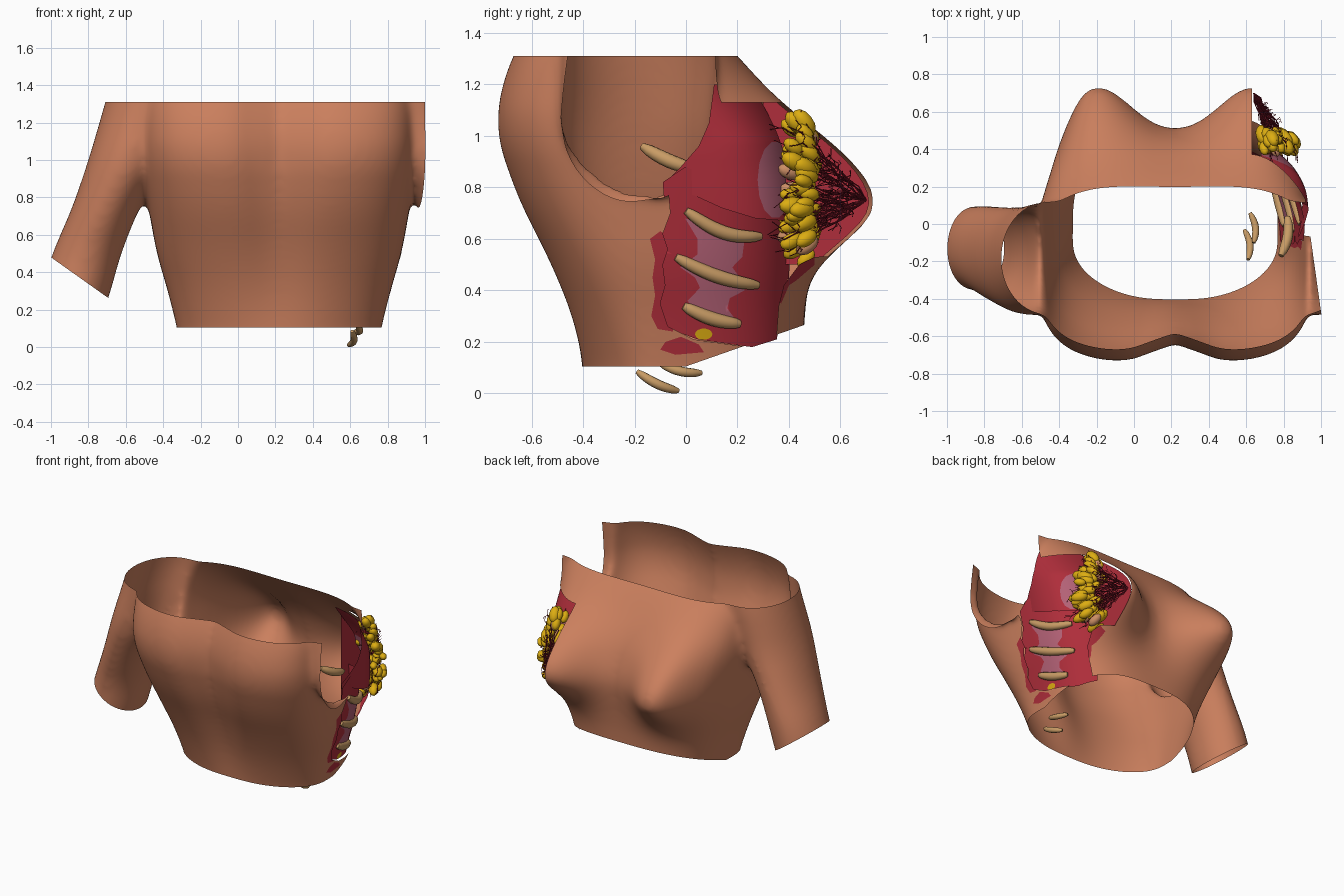
import bpy, bmesh, math, random
from mathutils import Vector

random.seed(4)
if "Cube" in bpy.data.objects:
    bpy.data.objects.remove(bpy.data.objects["Cube"])
MID = 0.22      # x of the body's midline
CY = -0.1       # y of the body's axis


def material(name, rgb):
    m = bpy.data.materials.new(name)
    m.use_nodes = True
    m.diffuse_color = (*rgb, 1)
    m.node_tree.nodes["Principled BSDF"].inputs["Base Color"].default_value = (*rgb, 1)
    return m


SKIN = material("skin", (0.60, 0.215, 0.112))
RED = material("muscle_red", (0.43, 0.027, 0.043))
PINK = material("membrane_pink", (0.45, 0.12, 0.18))
BONE = material("bone_tan", (0.58, 0.33, 0.13))
YELLOW = material("fat_yellow", (0.72, 0.42, 0.006))
DUCT = material("duct_dark_red", (0.19, 0.008, 0.02))
PEACH = material("gland_peach", (0.60, 0.27, 0.13))

# height, half width, front y, back y of the trunk
TRUNK = [(-.1, .51, .40, -.38), (.1, .545, .45, -.41), (.3, .595, .46, -.46),
         (.5, .655, .47, -.54), (.75, .70, .46, -.665), (1, .74, .40, -.75),
         (1.2, .74, .28, -.73), (1.31, .74, .20, -.68), (1.5, .72, .03, -.60)]
# height, offset from midline, x radius, y radius, y centre of the arm
ARM = [(.1, 1.16, .19, .22, -.13), (.26, 1.10, .19, .22, -.13), (.5, 1.03, .185, .23, -.13),
       (.75, .925, .18, .26, -.17), (1, .80, .22, .29, -.20), (1.31, .69, .24, .30, -.18),
       (1.5, .62, .26, .30, -.19)]


def linear(table, z):
    for a, b in zip(table, table[1:]):
        if z <= b[0] or b is table[-1]:
            k = (z - a[0]) / (b[0] - a[0])
            return [p + (q - p) * k for p, q in zip(a[1:], b[1:])]


def sample(table, z):
    """table value blended over a short span of height, so no bands show"""
    rows = [linear(table, z + d * 0.04) for d in range(-2, 3)]
    return [sum(col) / 5 for col in zip(*rows)]


def power(v, n):
    return math.copysign(abs(v) ** (2 / n), v)


def trunk_point(t, row, z, breasts):
    w, f, b = row
    c, s = math.cos(t), math.sin(t)
    n = 2.8 if s > 0 else 1.85 + 1.75 * max(0.1, min(z, 1.1))
    u = w * power(c, n)
    if s > 0:
        y = CY + (f - CY) * power(s, n)
        if breasts:
            dz = (z - 0.75) / (0.23 if z > 0.75 else 0.17)
            for side in (-1, 1):
                du = u * side - 0.455
                du /= 0.14 if du > 0 else 0.2
                y += 0.335 * min(1, 2 * s) * math.exp(-(du * du + dz * dz) / 2)
    else:
        y = CY + (CY - b) * power(s, n)
        y += 0.1 * max(0, min(z, 1)) * math.exp(-(u / 0.17) ** 2) * min(1, -2 * s)
    return MID + u, y, z


def side_x(y, z):
    """x of the left flank at a given depth and height"""
    w, f, b = sample(TRUNK, z)
    d = (f - CY) if y > CY else (CY - b)
    return MID + w * max(0, 1 - (abs(y - CY) / d) ** 2.8) ** (1 / 2.8)


def loft(bm, table, point, z0, z1, rows, cols, caps):
    rings = []
    for i in range(rows + 1):
        z = z0 + (z1 - z0) * i / rows
        row = sample(table, z)
        rings.append([bm.verts.new(point(math.tau * j / cols, row, z)) for j in range(cols)])
    for a, b in zip(rings, rings[1:]):
        for j in range(cols):
            k = (j + 1) % cols
            bm.faces.new((a[j], a[k], b[k], b[j]))
    if caps:
        bm.faces.new(rings[0][::-1])
        bm.faces.new(rings[-1])


def inside(c, poly):
    hit = False
    for (y1, z1), (y2, z2) in zip(poly, poly[1:] + poly[:1]):
        if (z1 > c.z) != (z2 > c.z) and c.y < y1 + (c.z - z1) / (z2 - z1) * (y2 - y1):
            hit = not hit
    return hit


def oval(y, z, ry, rz):
    return [(y + ry * math.cos(i * math.tau / 14), z + rz * math.sin(i * math.tau / 14)) for i in range(14)]


def cut(bm, co, no, clear=True, near=lambda c: True):
    faces = [f for f in bm.faces if near(f.calc_center_median())]
    geom = {e for f in faces for e in (*f.verts, *f.edges)}
    bmesh.ops.bisect_plane(bm, geom=list(geom) + faces, plane_co=co, plane_no=no, clear_outer=clear)


def score(bm, poly):
    """cut clean edges along an outline on the left flank"""
    for (y1, z1), (y2, z2) in zip(poly, poly[1:] + poly[:1]):
        my, mz, r = (y1 + y2) / 2, (z1 + z2) / 2, math.hypot(y2 - y1, z2 - z1) / 2 + 0.02
        cut(bm, (0, y1, z1), (0, z2 - z1, y1 - y2), False,
            lambda c: c.x > 0.6 and math.hypot(c.y - my, c.z - mz) < r)


def add(name, bm, mats):
    me = bpy.data.meshes.new(name)
    bm.to_mesh(me)
    bm.free()
    for m in mats:
        me.materials.append(m)
    me.shade_smooth()
    ob = bpy.data.objects.new(name, me)
    bpy.context.collection.objects.link(ob)
    return ob


def tubes(name, paths, radius, mat, res=0, taper=False):
    cu = bpy.data.curves.new(name, "CURVE")
    cu.dimensions = "3D"
    cu.bevel_depth, cu.bevel_resolution, cu.use_fill_caps = radius, res, True
    for path in paths:
        sp = cu.splines.new("POLY")
        sp.points.add(len(path) - 1)
        for i, p in enumerate(path):
            sp.points[i].co = (*p, 1)
            if taper:
                sp.points[i].radius = 0.5 + 0.5 * math.sin(math.pi * i / (len(path) - 1)) ** 0.5
    cu.materials.append(mat)
    bpy.context.collection.objects.link(bpy.data.objects.new(name, cu))


# Skin: trunk and both arms fused into one smooth body
bm = bmesh.new()
loft(bm, TRUNK, lambda t, row, z: trunk_point(t, row, z, True), -0.1, 1.5, 64, 128, True)
for side in (-1, 1):
    loft(bm, ARM, lambda t, r, z: (MID + side * r[0] + r[1] * math.cos(t), r[3] + r[2] * math.sin(t), z),
         0.1, 1.45, 40, 48, True)
skin = add("skin", bm, [SKIN, RED])
mod = skin.modifiers.new("fuse", "REMESH")
mod.mode, mod.voxel_size = "VOXEL", 0.018
mod = skin.modifiers.new("soften", "SMOOTH")
mod.factor, mod.iterations = 0.5, 22
fused = skin.evaluated_get(bpy.context.evaluated_depsgraph_get())
bm = bmesh.new()
bm.from_mesh(fused.to_mesh())
skin.modifiers.clear()

# Open the neckline, arm end, far armhole and waist
cut(bm, (0, 0, 1.31), (0, 0, 1))
cut(bm, (-1, 0, 0.48), (-0.22, 0, -0.31), near=lambda c: c.x < -0.6 and c.z < 0.7)
cut(bm, (1, -0.47, 0), (1, 0.14, 0))
cut(bm, (0, 0, 0.105), (0, 0, -1))
cut(bm, (0, 0, 0.105), (0, 0.35, -1))
cut(bm, (0.63, 0, 0), (1, 0, 0), clear=False)

# Window in the skin over the left flank and outer half of the breast, with red stains around it
WINDOW = [(.11, 1.13), (.9, 1.13), (.9, .55), (.5, .53), (.44, .5), (.38, .42), (.36, .34), (.35, .21),
          (.25, .18), (.17, .19), (.1, .2), (.03, .21), (-.07, .26), (-.1, .35), (-.08, .42), (-.09, .5),
          (-.07, .56), (-.09, .62), (-.06, .7), (-.07, .82), (.03, .91), (.08, 1)]
STAINS = [[(-.05, .24), (-.11, .25), (-.135, .3), (-.12, .38), (-.13, .45), (-.12, .52), (-.14, .6),
           (-.1, .63), (-.05, .6)],
          [(-.1, .17), (-.04, .15), (.07, .16), (.05, .19), (-.02, .22), (-.08, .2)],
          [(.3, .36), (.37, .35), (.4, .42), (.43, .44), (.5, .5), (.5, .56), (.35, .5)]]
for outline in [WINDOW] + STAINS:
    score(bm, outline)
doomed = []
for f in bm.faces:
    c = f.calc_center_median()
    if c.x > 0.63:
        if inside(c, WINDOW):
            doomed.append(f)
        elif any(inside(c, s) for s in STAINS):
            f.material_index = 1
bmesh.ops.delete(bm, geom=doomed, context="FACES")
bm.to_mesh(skin.data)
bm.free()
skin.data.shade_smooth()


def flank_patch(name, outline, scale, lean, mats, spots):
    """piece of the trunk wall without breasts; spots are outlines in the later materials"""
    bm = bmesh.new()
    loft(bm, TRUNK, lambda t, row, z: trunk_point(t, row, z, False), 0.1, 1.25, 60, 180, False)
    away = [f for f in bm.faces if f.calc_center_median().x < 0.6 or f.calc_center_median().y < -0.3]
    bmesh.ops.delete(bm, geom=away, context="FACES")
    for poly in [outline] + spots:
        score(bm, poly)
    drop = []
    for f in bm.faces:
        c = f.calc_center_median()
        if not inside(c, outline):
            drop.append(f)
        for i, spot in enumerate(spots):
            if inside(c, spot):
                f.material_index = i + 1
    bmesh.ops.delete(bm, geom=drop, context="FACES")
    for v in bm.verts:
        fade = max(0, min(1, (1.18 - v.co.z) / 0.2))
        v.co.x = MID + (v.co.x - MID) * scale + lean * fade * (v.co.y - 0.1)
        v.co.y = CY + (v.co.y - CY) * scale
    add(name, bm, mats)


# Chest wall with the pink membrane between the ribs and a dab of fat
WALL = [(y - 0.02 if y < 0 else y + 0.02, z) for y, z in WINDOW if z < 0.9] + [(0, 0.88)]
MEMBRANE = [(.0, .68), (.08, .66), (.24, .6), (.23, .53), (.19, .49), (.22, .45), (.24, .4), (.18, .37),
            (.17, .33), (.2, .29), (.04, .32), (.01, .36), (.06, .41), (.04, .45), (-.02, .49),
            (.05, .54), (.05, .6)]
flank_patch("chest_wall", WALL, 0.965, 0, [RED, PINK, YELLOW], [MEMBRANE, oval(.075, .23, .035, .022)])

# Chest muscle lying over the wall and tucked under the skin, with a pale oval at its front
PEC = [(.11, 1.2), (.36, 1.2), (.38, 1.05), (.39, .9), (.39, .67), (.27, .68), (.14, .72), (.03, .77),
       (-.06, .79), (-.07, .83), (-.02, .88), (.05, .96), (.09, 1.05)]
flank_patch("chest_muscle", PEC, 0.995, 0.28, [RED, PINK], [oval(.35, .83, .07, .15)])

# Ribs following the flank, plus loose ends above and below
ribs = []
for y0, z0, y1, z1, sag in ((0, .71, .29, .61, .035), (-.04, .53, .28, .42, .02), (-.01, .34, .21, .27, .015)):
    path = []
    for i in range(13):
        k = i / 12
        y, z = y0 + (y1 - y0) * k, z0 + (z1 - z0) * k - sag * math.sin(math.pi * k)
        path.append((side_x(y, z) - 0.02, y, z))
    ribs.append(path)
for a, b in (((.785, -.17, .96), (.82, .04, .87)), ((.64, -.1, .115), (.62, .06, .08)),
             ((.61, -.19, .085), (.59, -.03, .01))):
    a, b = Vector(a), Vector(b)
    ribs.append([a.lerp(b, i / 8) + Vector((.02, 0, -.012)) * math.sin(math.pi * i / 8) for i in range(9)])
tubes("ribs", ribs[:4], 0.028, BONE, 3, True)
tubes("lower_ribs", ribs[4:], 0.019, BONE, 3, True)

# Cut face of the breast, following its profile
bm = bmesh.new()
profile = [(0.3, 1.14), (0.3, 0.5)]
for i in range(17):
    z = 0.5 + 0.04 * i
    row = sample(TRUNK, z)
    ring = [trunk_point(j * 0.01, row, z, True) for j in range(157)]
    profile.append((min(ring, key=lambda p: abs(p[0] - 0.62))[1] - 0.022, z))
bm.faces.new([bm.verts.new((0.62, y, z)) for y, z in profile])
add("breast_section", bm, [RED])

# Gland lobules fanned around the nipple
NIPPLE = Vector((0.64, 0.70, 0.75))
bm = bmesh.new()
lobes = []
for i in range(60):
    a = random.uniform(-1.5, 1.5)
    r = math.sqrt(random.uniform(0.1, 1))
    p = Vector((0.67 + 0.19 * r * math.cos(a), random.uniform(0.4, 0.48), 0.79 + 0.29 * r * math.sin(a)))
    lobes.append(p)
    rot = (NIPPLE - p).to_track_quat("Z", "Y").to_matrix().to_4x4()
    out = bmesh.ops.create_icosphere(bm, subdivisions=2, radius=random.uniform(0.025, 0.036))
    for v in out["verts"]:
        v.co.z *= 1.7
        v.co = rot @ v.co + p
        for f in v.link_faces:
            f.material_index = int(i % 9 == 0)
add("gland_lobules", bm, [YELLOW, PEACH])


def jitter(size):
    return Vector([random.uniform(-size, size) for _ in range(3)])


# Branching milk ducts
ducts, twigs = [], []
for p in lobes[::2]:
    end = p + Vector((0.04, -0.02, 0))
    path = [NIPPLE] + [NIPPLE.lerp(end, k / 7) + jitter(0.012) for k in range(1, 8)]
    ducts.append(path)
    for q in path[2:] * 2:
        d = jitter(0.05)
        d.x = abs(d.x) * 0.6
        twigs.append([q, q + d * 0.5 + jitter(0.008), q + d + Vector((0, -0.025, 0))])
tubes("milk_ducts", ducts, 0.0026, DUCT)
tubes("duct_twigs", twigs, 0.0018, DUCT)
